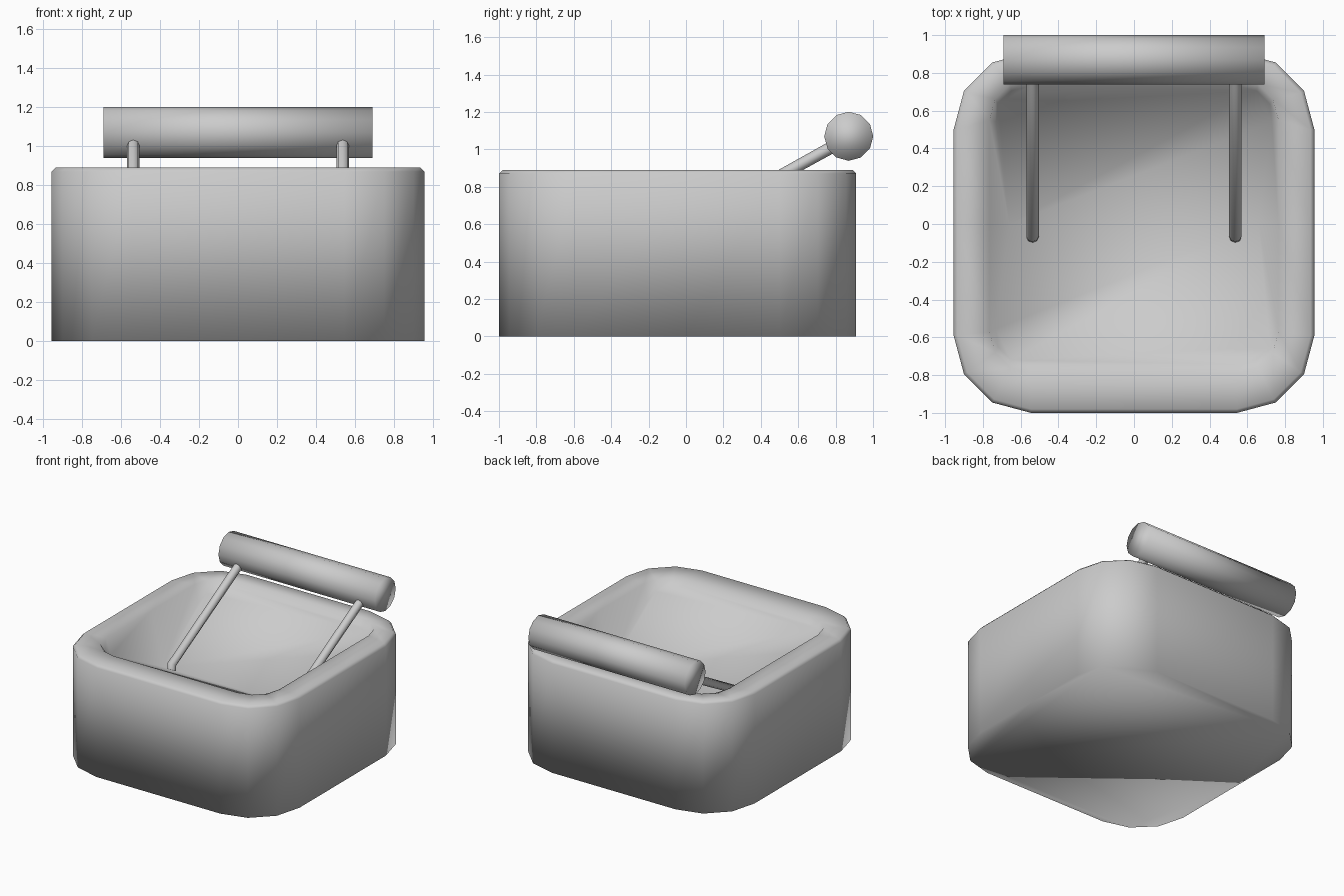
import bpy, bmesh
from math import sin, cos, pi
from mathutils import Vector

if "Cube" in bpy.data.objects:
    bpy.data.objects.remove(bpy.data.objects["Cube"])


def smooth(obj):
    for p in obj.data.polygons:
        p.use_smooth = True


def outline(hx, y0, y1, r):
    """Rounded rectangle with 3-segment corners and a mid point on each side at y = 0."""
    corners = [(hx - r, y0 + r, -90), (hx - r, y1 - r, 0),
               (-hx + r, y1 - r, 90), (-hx + r, y0 + r, 180)]
    pts = []
    for i, (cx, cy, a) in enumerate(corners):
        for k in range(4):
            t = (a + 30 * k) * pi / 180
            pts.append((cx + r * cos(t), cy + r * sin(t)))
        if i == 0:
            pts.append((hx, 0.0))
        if i == 2:
            pts.append((-hx, 0.0))
    return pts


def fold(x, y):
    """Seat and backrest: two slopes meeting at y = 0, narrower at the bottom."""
    lim = 0.66 + 0.13 * abs(y)
    return (max(-lim, min(lim, x)), y, 0.465 + 0.52 * abs(y))


# Tub body: outer shell, chamfered rim, sunken seat
bm = bmesh.new()
rings = [
    [(x, y, 0.0) for x, y in outline(0.955, -1.0, 0.91, 0.41)],
    [(x, y, 0.87) for x, y in outline(0.955, -1.0, 0.91, 0.41)],
    [(x, y, 0.89) for x, y in outline(0.935, -0.98, 0.89, 0.39)],
    [(x, y, 0.885) for x, y in outline(0.765, -0.79, 0.77, 0.22)],
    [fold(x, y) for x, y in outline(0.745, -0.745, 0.73, 0.19)],
]
vs = [[bm.verts.new(p) for p in ring] for ring in rings]
n = len(vs[0])
for a, b in zip(vs, vs[1:]):
    for i in range(n):
        j = (i + 1) % n
        bm.faces.new((a[i], a[j], b[j], b[i]))
bm.faces.new(vs[0][::-1])
inner = vs[-1]
bm.faces.new(inner[4:14])               # backrest
bm.faces.new(inner[13:] + inner[:5])    # seat
bmesh.ops.recalc_face_normals(bm, faces=bm.faces)
me = bpy.data.meshes.new("tub_body")
bm.to_mesh(me)
bm.free()
body = bpy.data.objects.new("tub_body", me)
bpy.context.collection.objects.link(body)
smooth(body)

# Cylindrical headrest
bpy.ops.mesh.primitive_cylinder_add(vertices=12, radius=0.131, depth=1.38,
                                    location=(0, 0.87, 1.07), rotation=(0, pi / 2, 0))
head = bpy.context.object
head.name = "headrest"
smooth(head)

# Two support rods running from the seat up to the headrest
for side, sx in (("left", -1), ("right", 1)):
    cu = bpy.data.curves.new(side + "_rod", 'CURVE')
    cu.dimensions = '3D'
    cu.bevel_depth = 0.033
    cu.bevel_resolution = 2
    cu.use_fill_caps = True
    sp = cu.splines.new('POLY')
    path = [(-0.07, 0.47), (-0.065, 0.545), (0.84, 1.045)]
    sp.points.add(len(path) - 1)
    for p, (y, z) in zip(sp.points, path):
        p.co = (0.537 * sx, y, z, 1)
    sp.use_smooth = True
    rod = bpy.data.objects.new(side + "_rod", cu)
    bpy.context.collection.objects.link(rod)
